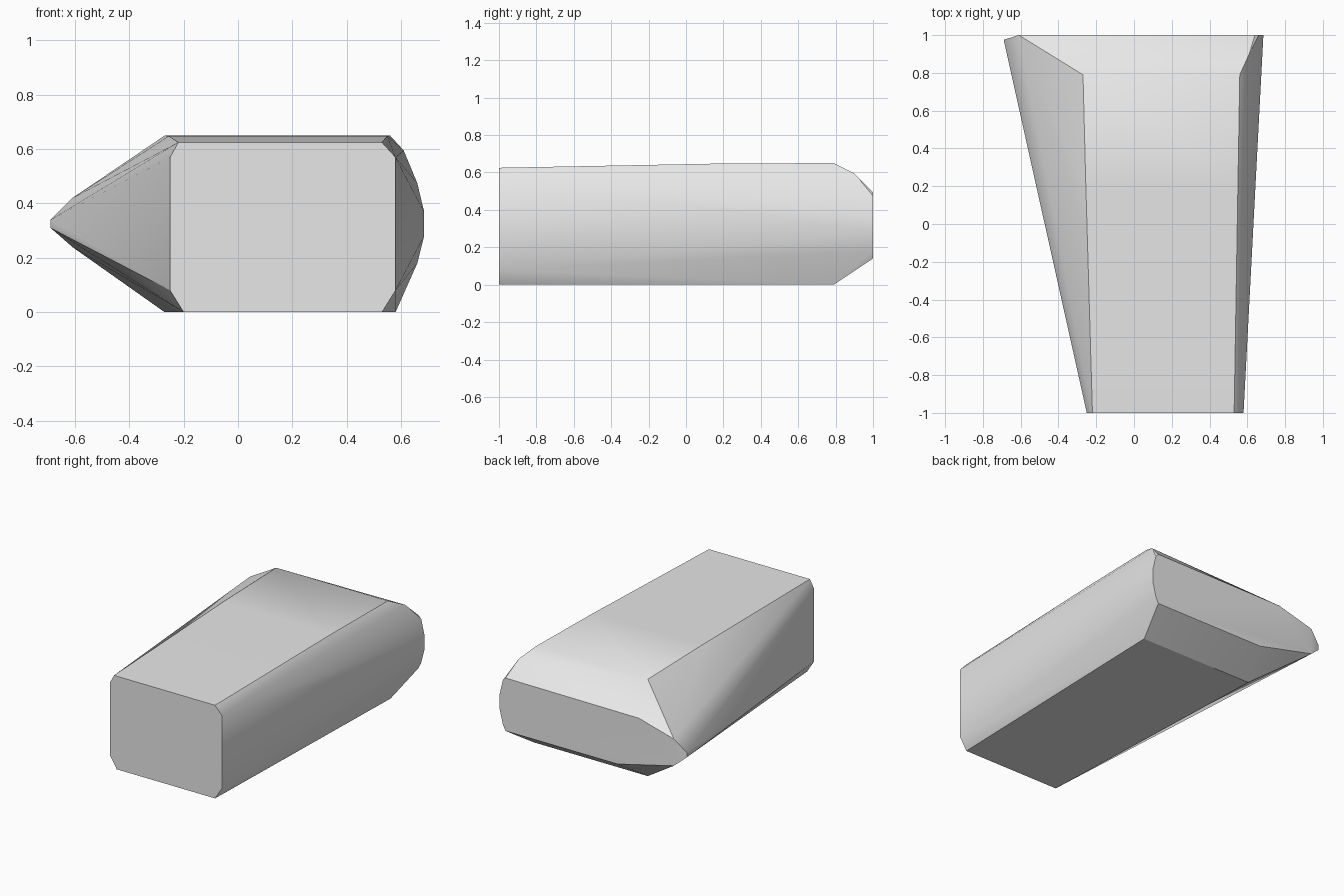
import bpy
import bmesh
import math

cube = bpy.data.objects.get("Cube")
if cube:
    bpy.data.objects.remove(cube, do_unlink=True)

# One plain grey material
grey = bpy.data.materials.new("light_grey")
grey.use_nodes = True
colour = (0.8, 0.8, 0.8, 1.0)
grey.diffuse_color = colour
grey.node_tree.nodes["Principled BSDF"].inputs["Base Color"].default_value = colour


def hull_object(name, sections):
    """Wrap a convex skin around (x, z) sections placed along y."""
    bm = bmesh.new()
    for y, outline in sections:
        for x, z in outline:
            bm.verts.new((x, y, z))
    result = bmesh.ops.convex_hull(bm, input=bm.verts[:])
    loose = {v for v in result["geom_interior"] + result["geom_unused"]
             if isinstance(v, bmesh.types.BMVert)}
    bmesh.ops.delete(bm, geom=list(loose), context="VERTS")
    bmesh.ops.dissolve_limit(bm, angle_limit=math.radians(0.5),
                             verts=bm.verts[:], edges=bm.edges[:])
    bmesh.ops.recalc_face_normals(bm, faces=bm.faces[:])
    mesh = bpy.data.meshes.new(name)
    bm.to_mesh(mesh)
    bm.free()
    mesh.materials.append(grey)
    obj = bpy.data.objects.new(name, mesh)
    bpy.context.collection.objects.link(obj)
    return obj


# Narrow front end with clipped corners
front_end = [(-0.2, 0), (0.53, 0), (0.58, 0.08), (0.58, 0.57),
             (0.53, 0.625), (-0.22, 0.625), (-0.25, 0.57), (-0.25, 0.08)]
# Where the top stops rising
top_break = [(-0.255, 0.648), (0.55, 0.648)]
# Shoulder where the rear bevel starts
shoulder = [(-0.27, 0), (0.58, 0), (0.56, 0.65), (-0.27, 0.65)]
# Rounded upper corner on the left of the rear bevel
corner = [(0.61, 0.595)]
# Swept point on the right
tip = [(-0.69, 0.31), (-0.69, 0.34)]
# Wide flat rear face
rear_face = [(-0.61, 0.24), (-0.19, 0.14), (0.64, 0.14), (0.66, 0.18),
             (0.685, 0.28), (0.685, 0.37), (0.66, 0.475), (0.64, 0.495),
             (-0.35, 0.49), (-0.61, 0.42)]

body = hull_object("tapered_body", [
    (-1, front_end), (0.2, top_break), (0.79, shoulder),
    (0.9, corner), (0.975, tip), (1, rear_face)])

# Soft sides, crisp ends
bpy.ops.object.select_all(action="DESELECT")
body.select_set(True)
bpy.context.view_layer.objects.active = body
bpy.ops.object.shade_smooth_by_angle(angle=math.radians(30))
